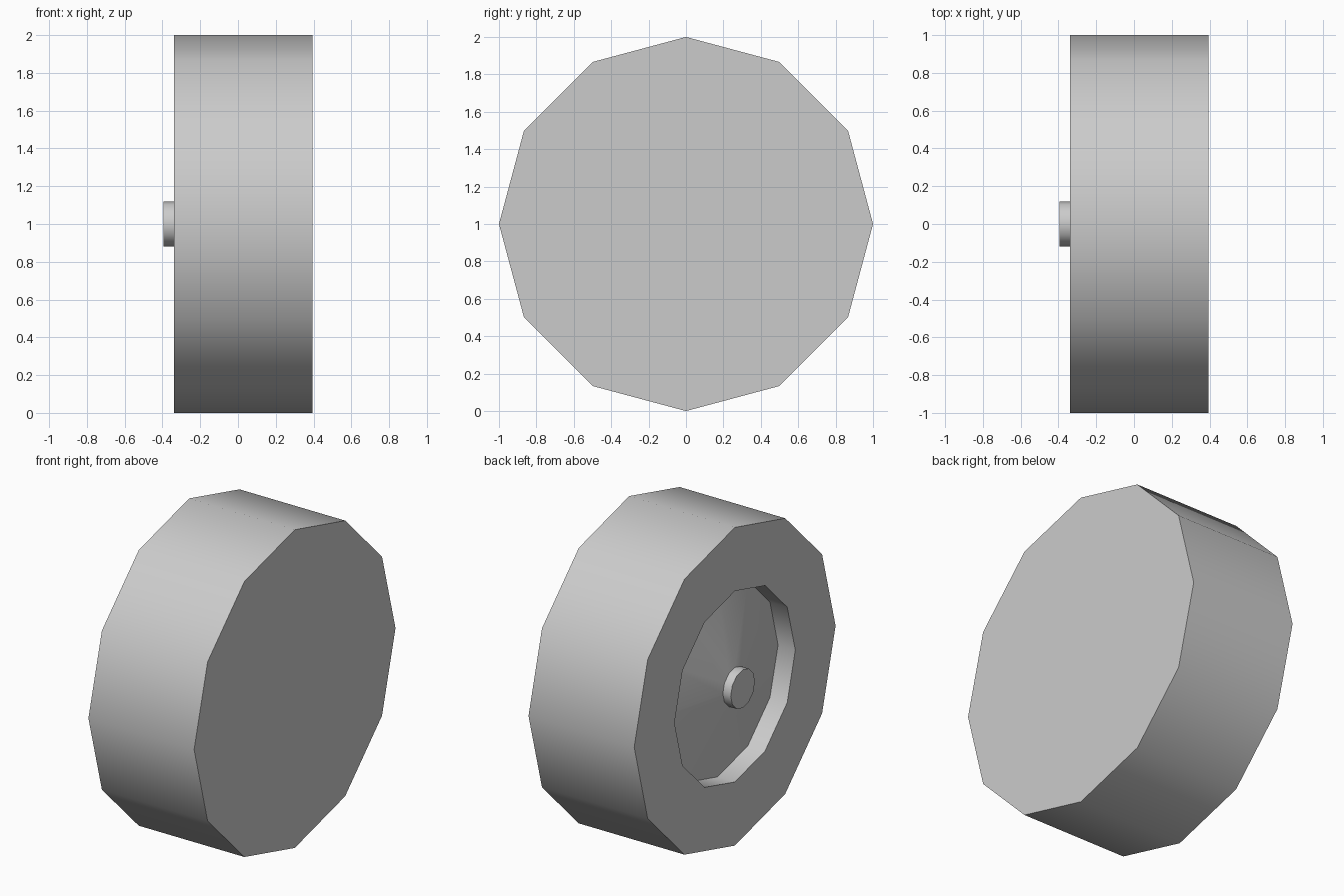
import bpy, bmesh
from math import sin, cos, pi, radians

cube = bpy.data.objects.get("Cube")
if cube:
    bpy.data.objects.remove(cube, do_unlink=True)

SIDES = 12

# Plain grey material
grey = bpy.data.materials.new("light_grey")
grey.use_nodes = True
colour = (0.6, 0.6, 0.6, 1)
grey.diffuse_color = colour
grey.node_tree.nodes["Principled BSDF"].inputs["Base Color"].default_value = colour


def lathe(name, profile):
    """Spin (x, radius) points about the axle and cap both ends."""
    bm = bmesh.new()
    rings = []
    for x, r in profile:
        rings.append([bm.verts.new((x, r * sin(2 * pi * i / SIDES),
                                    1 + r * cos(2 * pi * i / SIDES)))
                      for i in range(SIDES)])
    for a, b in zip(rings, rings[1:]):
        for i in range(SIDES):
            j = (i + 1) % SIDES
            bm.faces.new((a[i], a[j], b[j], b[i]))
    bm.faces.new(rings[0])
    bm.faces.new(rings[-1])
    bmesh.ops.recalc_face_normals(bm, faces=bm.faces)
    mesh = bpy.data.meshes.new(name)
    bm.to_mesh(mesh)
    bm.free()
    mesh.materials.append(grey)
    obj = bpy.data.objects.new(name, mesh)
    bpy.context.collection.objects.link(obj)
    bpy.ops.object.select_all(action='DESELECT')
    obj.select_set(True)
    bpy.context.view_layer.objects.active = obj
    bpy.ops.object.shade_smooth_by_angle(angle=radians(40))
    return obj


# Wheel: flat inner side, broad tread, sidewall, rim wall, conical dish, hub cap
lathe("wheel", [(0.395, 1.0), (-0.34, 1.0), (-0.34, 0.6), (-0.22, 0.6),
                (-0.34, 0.12), (-0.395, 0.12)])
